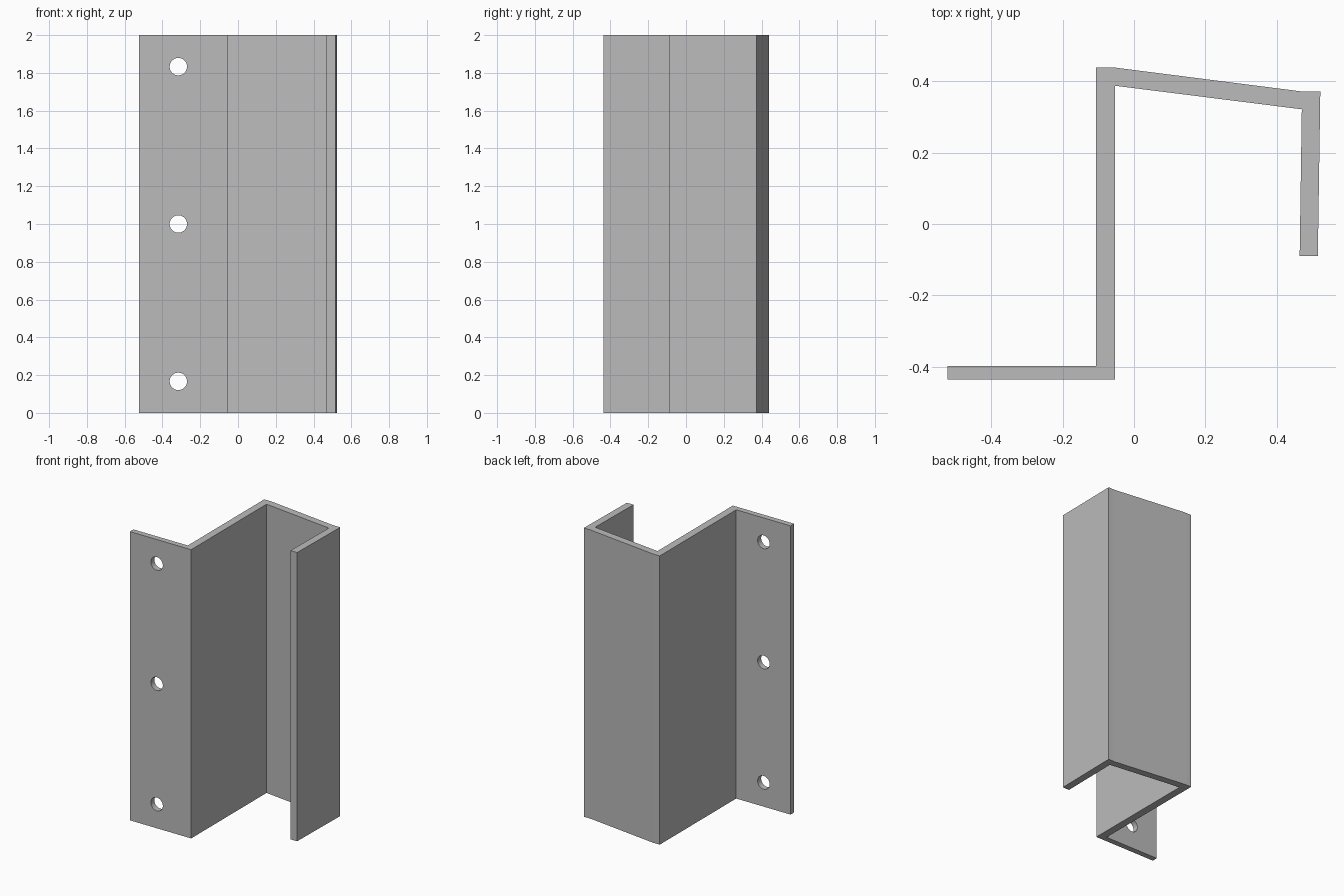
import bpy
import bmesh
from math import pi

cube = bpy.data.objects.get("Cube")
if cube:
    bpy.data.objects.remove(cube, do_unlink=True)

HEIGHT = 2.0
GREY = (0.5, 0.5, 0.5, 1.0)

steel = bpy.data.materials.new("plain grey metal")
steel.use_nodes = True
steel.diffuse_color = GREY
steel.node_tree.nodes["Principled BSDF"].inputs["Base Color"].default_value = GREY

# Bent sheet section: mounting flange, web, sloped top, return lip
section = [
    (-0.523, -0.437), (-0.053, -0.437), (-0.053, 0.388), (0.471, 0.322),
    (0.465, -0.09), (0.516, -0.09), (0.523, 0.372), (0.471, 0.372),
    (-0.053, 0.439), (-0.106, 0.439), (-0.106, -0.398), (-0.523, -0.398),
]
bm = bmesh.new()
base = bm.faces.new([bm.verts.new((x, y, 0)) for x, y in section])
grown = bmesh.ops.extrude_face_region(bm, geom=[base])
top = [v for v in grown["geom"] if isinstance(v, bmesh.types.BMVert)]
bmesh.ops.translate(bm, verts=top, vec=(0, 0, HEIGHT))
bmesh.ops.recalc_face_normals(bm, faces=bm.faces)
mesh = bpy.data.meshes.new("bent_bracket")
bm.to_mesh(mesh)
bm.free()
bracket = bpy.data.objects.new("bent_bracket", mesh)
bpy.context.collection.objects.link(bracket)
mesh.materials.append(steel)

# Screw holes through the mounting flange
for z in (0.167, 1.0, 1.833):
    bpy.ops.mesh.primitive_cylinder_add(
        vertices=48, radius=0.046, depth=0.2,
        location=(-0.316, -0.417, z), rotation=(pi / 2, 0, 0))
    cutter = bpy.context.object
    cutter.name = "screw_hole_cutter"
    cutter.data.materials.append(steel)
    cut = bracket.modifiers.new("screw_hole", 'BOOLEAN')
    cut.operation = 'DIFFERENCE'
    cut.solver = 'EXACT'
    cut.object = cutter
    bpy.context.view_layer.objects.active = bracket
    bpy.ops.object.modifier_apply(modifier=cut.name)
    bpy.data.objects.remove(cutter, do_unlink=True)

# Smooth hole walls, sharp folds
bpy.ops.object.select_all(action='DESELECT')
bracket.select_set(True)
bpy.context.view_layer.objects.active = bracket
bpy.ops.object.shade_smooth_by_angle(angle=0.5)
